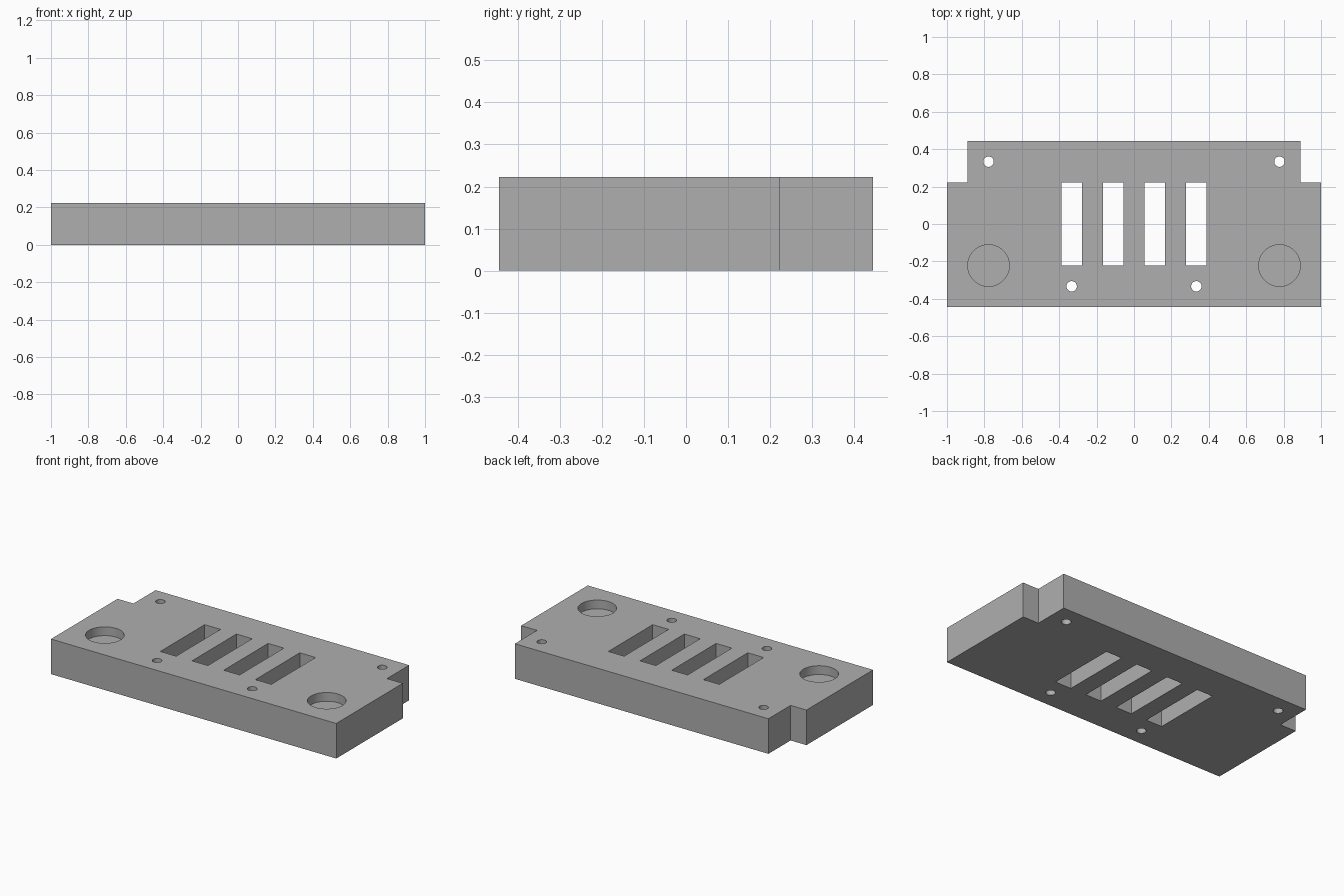
import bpy
import bmesh
from mathutils import Matrix

cube = bpy.data.objects.get("Cube")
if cube:
    bpy.data.objects.remove(cube, do_unlink=True)

U = 1 / 9            # design unit: the plate is 18 x 8 x 2 units
HEIGHT = 2 * U

grey = bpy.data.materials.new("plain grey")
grey.use_nodes = True
COLOUR = (0.43, 0.43, 0.43, 1)
grey.diffuse_color = COLOUR
grey.node_tree.nodes["Principled BSDF"].inputs["Base Color"].default_value = COLOUR


def add_object(name, bm):
    bmesh.ops.recalc_face_normals(bm, faces=bm.faces)
    mesh = bpy.data.meshes.new(name)
    bm.to_mesh(mesh)
    bm.free()
    mesh.materials.append(grey)
    obj = bpy.data.objects.new(name, mesh)
    bpy.context.collection.objects.link(obj)
    return obj


def add_box(bm, x, y, width, depth):
    place = Matrix.Translation((x, y, HEIGHT / 2)) @ Matrix.Diagonal((width, depth, 2 * HEIGHT, 1))
    bmesh.ops.create_cube(bm, size=1, matrix=place)


def add_cylinder(bm, x, y, radius, bottom, sides):
    top = HEIGHT + U
    bmesh.ops.create_cone(bm, cap_ends=True, segments=sides, radius1=radius, radius2=radius,
                          depth=top - bottom, matrix=Matrix.Translation((x, y, (top + bottom) / 2)))


# Plate: outline with notched back corners, extruded upwards
half = [(9, -4), (9, 2), (8, 2), (8, 4)]
outline = half + [(-x, y) for x, y in reversed(half)]
bm = bmesh.new()
face = bm.faces.new([bm.verts.new((x * U, y * U, 0)) for x, y in outline])
walls = bmesh.ops.extrude_face_region(bm, geom=[face])
bmesh.ops.translate(bm, vec=(0, 0, HEIGHT),
                    verts=[v for v in walls["geom"] if isinstance(v, bmesh.types.BMVert)])
plate = add_object("mounting_plate", bm)

# Openings: four slots, four through holes, two shallow round pockets
bm = bmesh.new()
for x in (-3, -1, 1, 3):
    add_box(bm, x * U, 0, U, 4 * U)
for side in (-1, 1):
    add_cylinder(bm, side * 7 * U, 3 * U, U / 4, -U, 32)
    add_cylinder(bm, side * 3 * U, -3 * U, U / 4, -U, 32)
    add_cylinder(bm, side * 7 * U, -2 * U, U, HEIGHT - U / 2, 64)
cutter = add_object("opening_cutter", bm)
cutter.hide_render = True

cut = plate.modifiers.new("openings", "BOOLEAN")
cut.operation = "DIFFERENCE"
cut.solver = "EXACT"
cut.object = cutter

# Bake the cut, drop the cutter, then shade the round walls smooth
bpy.ops.object.select_all(action="DESELECT")
bpy.context.view_layer.objects.active = plate
plate.select_set(True)
bpy.ops.object.modifier_apply(modifier=cut.name)
bpy.data.objects.remove(cutter, do_unlink=True)
bpy.ops.object.shade_smooth_by_angle()
